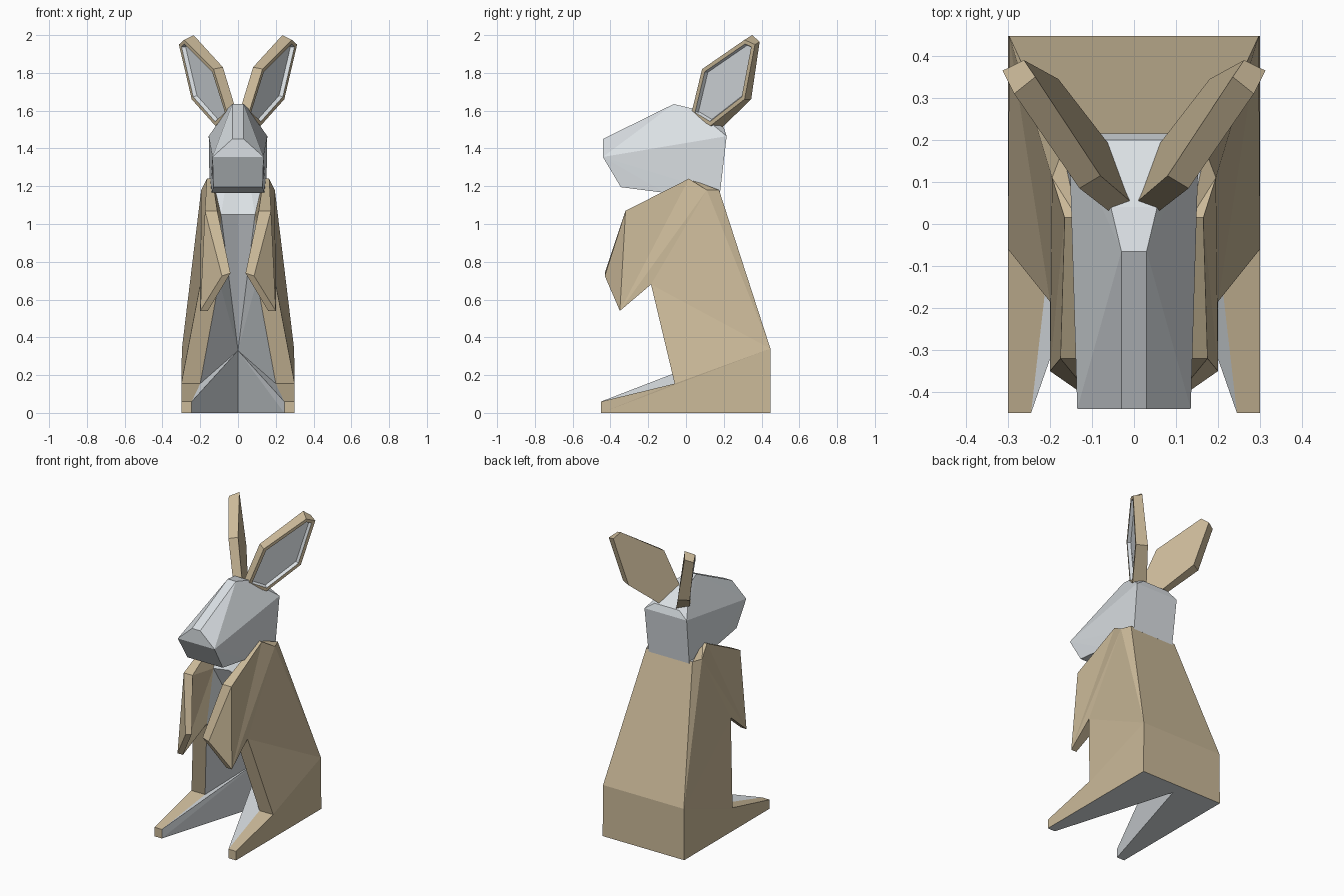
import bpy, bmesh

if "Cube" in bpy.data.objects:
    bpy.data.objects.remove(bpy.data.objects["Cube"])


def material(name, rgb):
    m = bpy.data.materials.new(name)
    m.diffuse_color = (*rgb, 1)
    m.use_nodes = True
    m.node_tree.nodes["Principled BSDF"].inputs["Base Color"].default_value = m.diffuse_color
    return m


TAN = material("tan_fur", (0.60, 0.49, 0.32))
GREY = material("pale_grey_fur", (0.70, 0.74, 0.77))


def finish(bm, name):
    bmesh.ops.remove_doubles(bm, verts=bm.verts, dist=0.0005)
    bmesh.ops.recalc_face_normals(bm, faces=bm.faces)
    me = bpy.data.meshes.new(name)
    bm.to_mesh(me)
    bm.free()
    me.materials.append(TAN)
    me.materials.append(GREY)
    ob = bpy.data.objects.new(name, me)
    bpy.context.collection.objects.link(ob)
    return ob


# Body: named corner points of the right half; lower-case i marks the inner edge
P = {
    "sole": (.30, -.45, 0), "toe": (.30, -.45, .06), "ankle": (.30, -.06, .155),
    "lap": (.20, -.185, .68), "elbow": (.20, -.35, .54), "paw": (.085, -.43, .725),
    "wrist": (.175, -.32, 1.07), "shoulder": (.165, .015, 1.24),
    "nape": (.195, .11, 1.18), "top": (.17, .175, 1.18),
    "rump": (.297, .447, .34), "heel": (.30, .447, 0),
    "sole_i": (.245, -.45, 0), "toe_i": (.245, -.45, .06), "ankle_i": (.20, -.06, .155),
    "lap_i": (.10, -.185, .70), "elbow_i": (.16, -.35, .54), "paw_i": (.04, -.43, .74),
    "wrist_i": (.11, -.32, 1.07), "shoulder_i": (.135, .015, 1.24),
    "chest": (.09, -.13, 1.05), "neck": (.07, -.05, 1.17),
    # centre line
    "c_low": (0, .365, 0), "c_mid": (0, .25, .33), "c_chest": (0, -.10, 1.05),
    "c_neck": (0, -.05, 1.17), "c_top": (0, .175, 1.18),
    "c_rump": (0, .447, .34), "c_heel": (0, .447, 0),
}
RIM = ["sole", "toe", "ankle", "lap", "elbow", "paw", "wrist", "shoulder"]
TAN_FACES = [
    # outer flank and arm
    "wrist paw elbow", "shoulder wrist elbow", "shoulder elbow nape", "nape elbow lap",
    "nape lap rump", "nape rump top", "lap ankle rump", "ankle toe sole",
    "ankle sole rump", "rump sole heel",
    # back and shoulder cap
    "rump top c_top c_rump", "heel rump c_rump c_heel",
    "shoulder nape shoulder_i", "nape top shoulder_i",
    # inside of the arm
    "lap_i elbow_i chest", "elbow_i paw_i wrist_i", "elbow_i wrist_i chest",
    "wrist_i shoulder_i chest",
] + [f"{a} {b} {b}_i {a}_i" for a, b in zip(RIM, RIM[1:])]
GREY_FACES = [
    "sole_i toe_i c_mid", "toe_i ankle_i c_mid", "sole_i c_mid c_low",
    "ankle_i lap_i c_mid", "lap_i chest c_mid", "chest c_chest c_mid",
    "chest neck c_neck c_chest", "chest shoulder_i neck",
    "shoulder_i top neck", "top c_top c_neck neck",
    "sole sole_i c_low", "sole c_low heel", "heel c_low c_heel",
]
bm = bmesh.new()
for s in (1, -1):
    for mi, group in ((0, TAN_FACES), (1, GREY_FACES)):
        for f in group:
            pts = [P[k] for k in f.split()]
            face = bm.faces.new([bm.verts.new((s * x, y, z)) for x, y, z in pts])
            face.material_index = mi
finish(bm, "body")

# Head: faceted hull of mirrored points
HEAD = [(.03, -.44, 1.45), (.135, -.44, 1.355), (.13, -.345, 1.195), (.03, -.065, 1.635),
        (.055, .04, 1.61), (.09, .20, 1.51), (.155, .215, 1.465),
        (.14, -.11, 1.165), (.15, .18, 1.165)]
bm = bmesh.new()
for x, y, z in HEAD:
    for s in (1, -1):
        bm.verts.new((s * x, y, z))
bmesh.ops.convex_hull(bm, input=bm.verts)
for f in bm.faces:
    f.material_index = 1
finish(bm, "head")

# Ears: slab between two outlines, with a sunken grey inner panel
FRONT = [(.055, .027, 1.58), (.13, .085, 1.82), (.285, .31, 1.975),
         (.313, .365, 1.95), (.245, .31, 1.66), (.12, .13, 1.52)]
BACK = [(.004, .05, 1.58), (.08, .115, 1.83), (.235, .35, 2.0),
        (.262, .39, 1.965), (.18, .345, 1.66), (.06, .19, 1.51)]
for s, side in ((1, "right"), (-1, "left")):
    bm = bmesh.new()
    a, b = ([bm.verts.new((s * x, y, z)) for x, y, z in o] for o in (FRONT, BACK))
    panel = bm.faces.new(a)
    bm.faces.new(b[::-1])
    for i in range(6):
        j = (i + 1) % 6
        bm.faces.new((a[i], b[i], b[j], a[j]))
    bmesh.ops.recalc_face_normals(bm, faces=bm.faces)
    bmesh.ops.inset_region(bm, faces=[panel], thickness=.02, use_even_offset=True)
    walls = bmesh.ops.inset_region(bm, faces=[panel], thickness=.008, depth=-.02,
                                   use_even_offset=True)["faces"]
    for f in walls + [panel]:
        f.material_index = 1
    finish(bm, side + "_ear")
